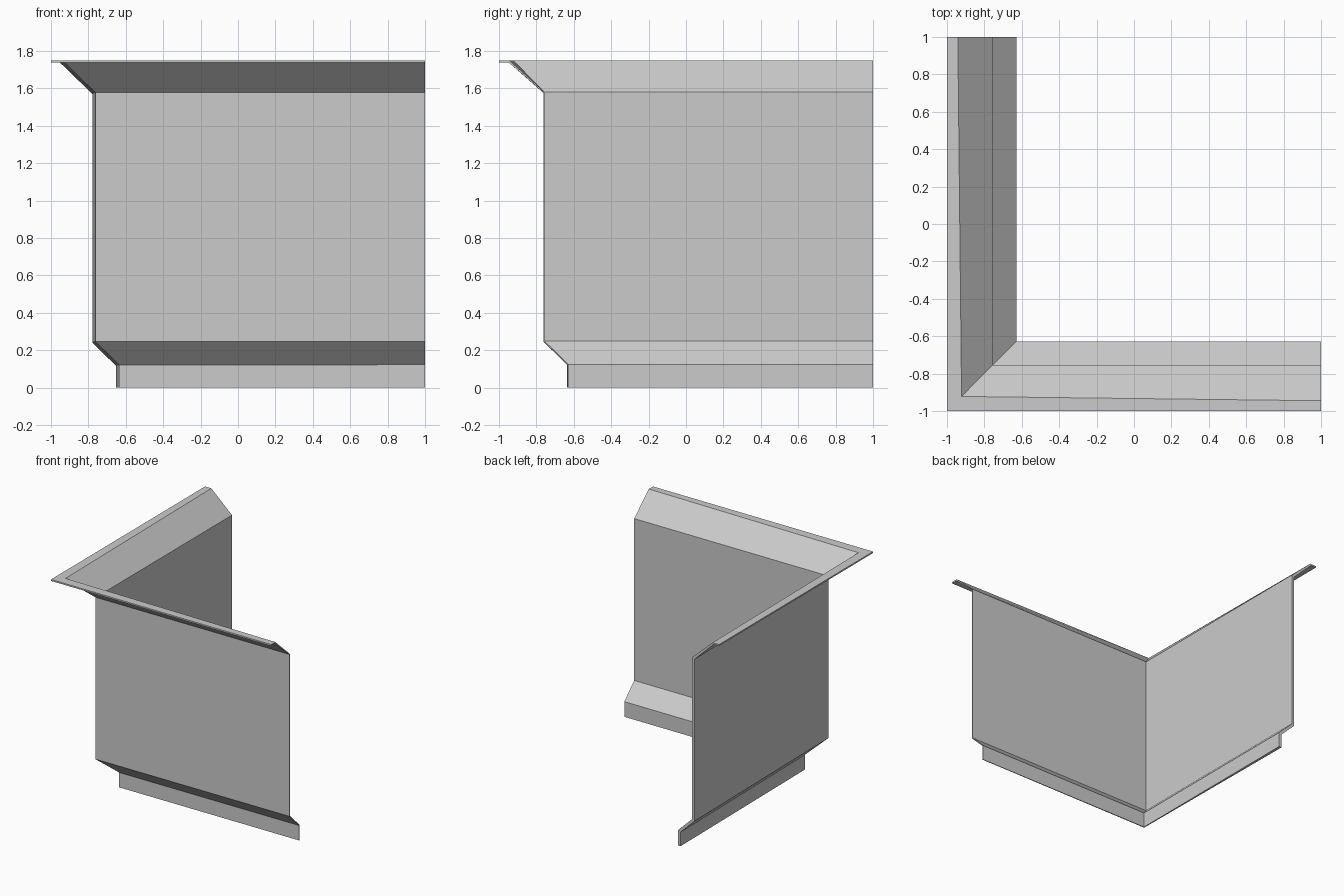
import bpy
import bmesh

cube = bpy.data.objects.get("Cube")
if cube:
    bpy.data.objects.remove(cube, do_unlink=True)

# One plain grey material
grey = bpy.data.materials.new("light_grey")
grey.use_nodes = True
colour = (0.6, 0.6, 0.6, 1)
grey.diffuse_color = colour
grey.node_tree.nodes["Principled BSDF"].inputs["Base Color"].default_value = colour


def section(rim, t):
    """Closed bent-sheet section (depth, height): rim is the lip fold, t the wall thickness."""
    inner = [(-1, 1.75), (rim, 1.75), (-0.755, 1.58),
             (-0.755, 0.25), (-0.627, 0.125), (-0.627, 0)]
    outer = [(-0.627 - t, 0), (-0.627 - t, 0.125 - 0.4 * t),
             (-0.755 - t, 0.25 - 0.4 * t), (-0.755 - t, 1.58 - 0.4 * t),
             (rim - 0.4 * t, 1.738), (-1, 1.738)]
    return inner + outer


def panel(name, place, end_section):
    """Sheet running from the mitred corner to a free end."""
    bm = bmesh.new()
    corner = [bm.verts.new((d, d, z)) for d, z in section(-0.922, 0.008)]
    end = [bm.verts.new(place(d, z)) for d, z in end_section]
    n = len(corner)
    for i in range(n):
        j = (i + 1) % n
        bm.faces.new((corner[i], corner[j], end[j], end[i]))
    # Free end cap, strip by strip along the bent sheet
    for i in range(n // 2 - 1):
        bm.faces.new((end[i], end[i + 1], end[n - 2 - i], end[n - 1 - i]))
    bmesh.ops.recalc_face_normals(bm, faces=bm.faces)
    mesh = bpy.data.meshes.new(name)
    bm.to_mesh(mesh)
    bm.free()
    mesh.materials.append(grey)
    obj = bpy.data.objects.new(name, mesh)
    bpy.context.collection.objects.link(obj)
    return obj


# Front panel along x, side panel along y, joined at the mitre
panel("front_panel", lambda d, z: (1, d, z), section(-0.945, 0.006))
panel("side_panel", lambda d, z: (d, 1, z), section(-0.942, 0.024))
